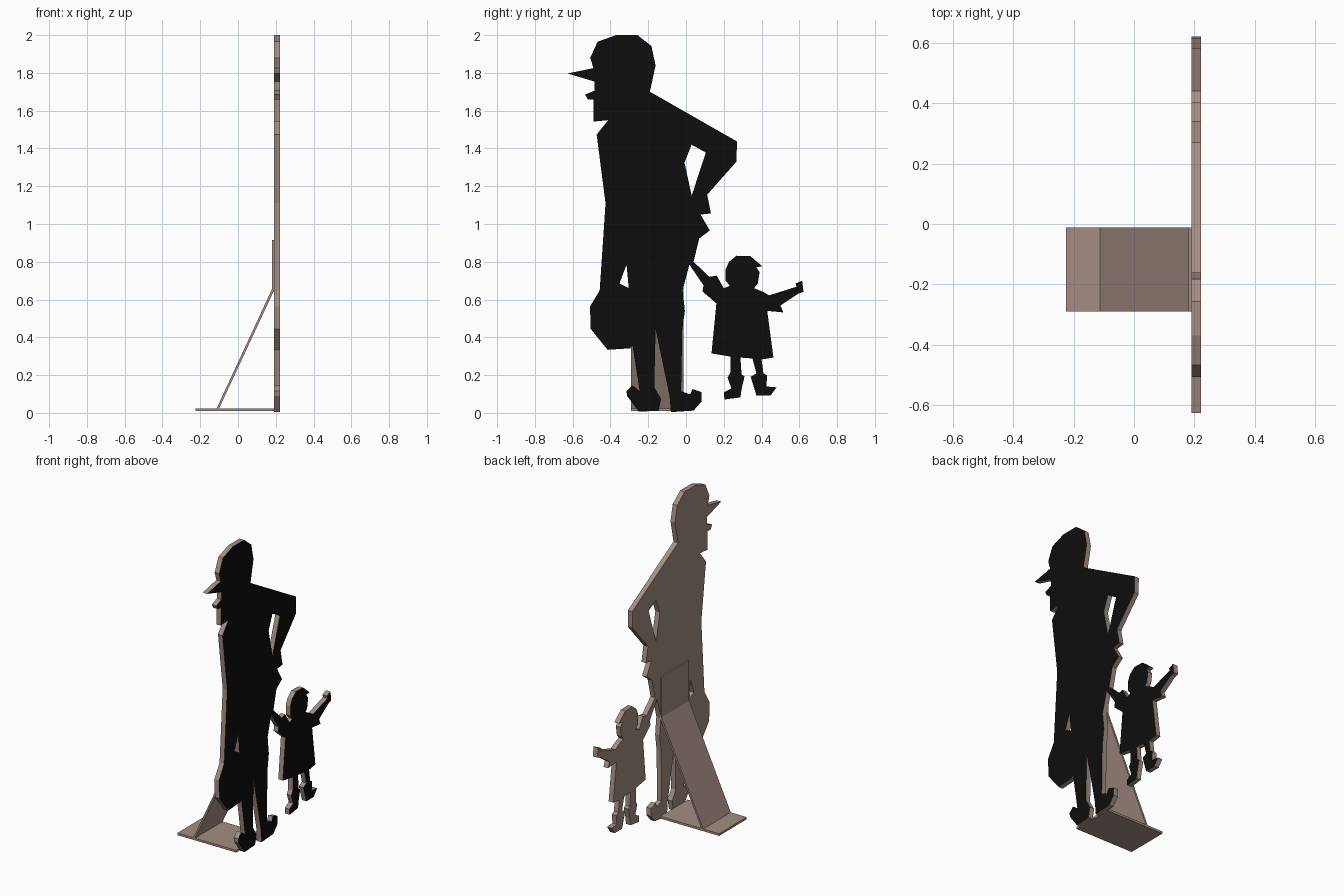
import bpy, bmesh
from mathutils import Vector
from mathutils.geometry import tessellate_polygon


def make_material(name, rgb):
    m = bpy.data.materials.new(name)
    m.diffuse_color = (*rgb, 1)
    return m


board = make_material("taupe board", (0.37, 0.27, 0.23))
black = make_material("black paint", (0.004, 0.004, 0.004))
BACK, FRONT = 0.19, 0.222


def add_object(name, bm, mats):
    bmesh.ops.recalc_face_normals(bm, faces=bm.faces)
    me = bpy.data.meshes.new(name)
    for m in mats:
        me.materials.append(m)
    for f in bm.faces:
        f.material_index = 1 if len(mats) > 1 and f.normal.x > 0.9 else 0
    bm.to_mesh(me)
    bm.free()
    ob = bpy.data.objects.new(name, me)
    bpy.context.collection.objects.link(ob)


def cutout(name, *loops):
    """Flat board from (y, z) outline and holes; the +x face is painted."""
    pts = [[Vector((y, z, 0)) for y, z in loop] for loop in loops]
    bm = bmesh.new()
    verts = [bm.verts.new((BACK, p.x, p.y)) for loop in pts for p in loop]
    for tri in tessellate_polygon(pts):
        bm.faces.new([verts[i] for i in tri])
    bmesh.ops.recalc_face_normals(bm, faces=bm.faces)
    ext = bmesh.ops.extrude_face_region(bm, geom=bm.faces[:], use_keep_orig=True)
    top = [g for g in ext["geom"] if isinstance(g, bmesh.types.BMVert)]
    bmesh.ops.translate(bm, verts=top, vec=(FRONT - BACK, 0, 0))
    add_object(name, bm, (board, black))


def slab(name, profile):
    """Stand piece: (x, z) profile swept across the stand width."""
    bm = bmesh.new()
    a = [bm.verts.new((x, -0.29, z)) for x, z in profile]
    b = [bm.verts.new((x, -0.012, z)) for x, z in profile]
    bm.faces.new(a)
    bm.faces.new(b[::-1])
    n = len(a)
    for i in range(n):
        j = (i + 1) % n
        bm.faces.new((a[i], b[i], b[j], a[j]))
    add_object(name, bm, (board,))


# Adult: cap and back, bent arm, right leg, left leg, bag, chest and face
adult = [
    (-.627, 1.797), (-.49, 1.825), (-.507, 1.88), (-.468, 1.965), (-.37, 2.0),
    (-.257, 2.0), (-.183, 1.942), (-.161, 1.84), (-.191, 1.70), (.27, 1.437),
    (.267, 1.33), (.112, 1.155), (.132, 1.056), (.077, 1.05), (.126, .966),
    (.07, .923), (.04, .80), (.018, .785), (-.018, .65), (-.006, .54),
    (-.02, .44), (-.026, .115), (.022, .098), (.034, .126), (.082, .11),
    (.082, .06), (.04, .012), (-.08, .004), (-.087, .09), (-.161, .445),
    (-.168, .135), (-.132, .075), (-.145, .012), (-.25, .006), (-.312, .09),
    (-.315, .115), (-.283, .145), (-.245, .115), (-.283, .357), (-.295, .342),
    (-.415, .334), (-.505, .445), (-.508, .563), (-.457, .648), (-.426, 1.11),
    (-.473, 1.473), (-.412, 1.55), (-.49, 1.542), (-.489, 1.66), (-.518, 1.658),
    (-.535, 1.685), (-.484, 1.706), (-.484, 1.754)]
arm_gap = [(.03, 1.42), (.105, 1.378), (.03, 1.15), (-.008, 1.325)]
bag_gap = [(-.315, .785), (-.303, .66), (-.352, .685)]
cutout("adult_silhouette", adult, arm_gap, bag_gap)

# Child: held arm, head, raised arm, coat, feet
child = [
    (.018, .785), (.04, .80), (.124, .72), (.162, .727), (.2, .66),
    (.232, .672), (.21, .70), (.21, .76), (.228, .80), (.267, .832),
    (.34, .83), (.405, .775), (.372, .772), (.39, .745), (.38, .685),
    (.36, .66), (.41, .64), (.44, .622), (.585, .668), (.58, .685),
    (.615, .70), (.622, .64), (.595, .632), (.5, .568), (.515, .532),
    (.43, .54), (.463, .293), (.4, .283), (.41, .21), (.43, .198),
    (.425, .14), (.48, .135), (.447, .092), (.373, .092), (.342, .192),
    (.373, .208), (.352, .288), (.288, .293), (.294, .204), (.31, .193),
    (.294, .125), (.288, .082), (.204, .071), (.2, .108), (.24, .13),
    (.22, .187), (.235, .214), (.235, .298), (.135, .315), (.161, .58),
    (.087, .643), (.093, .675)]
cutout("child_silhouette", child)

# Folded stand behind the board
slab("stand_base", [(-.225, .01), (.19, .01), (.19, .024), (-.225, .024)])
slab("stand_brace", [(-.113, .024), (-.1, .024), (.19, .647), (.182, .66)])
slab("stand_mount", [(.181, .65), (.19, .64), (.19, .915), (.181, .915)])
